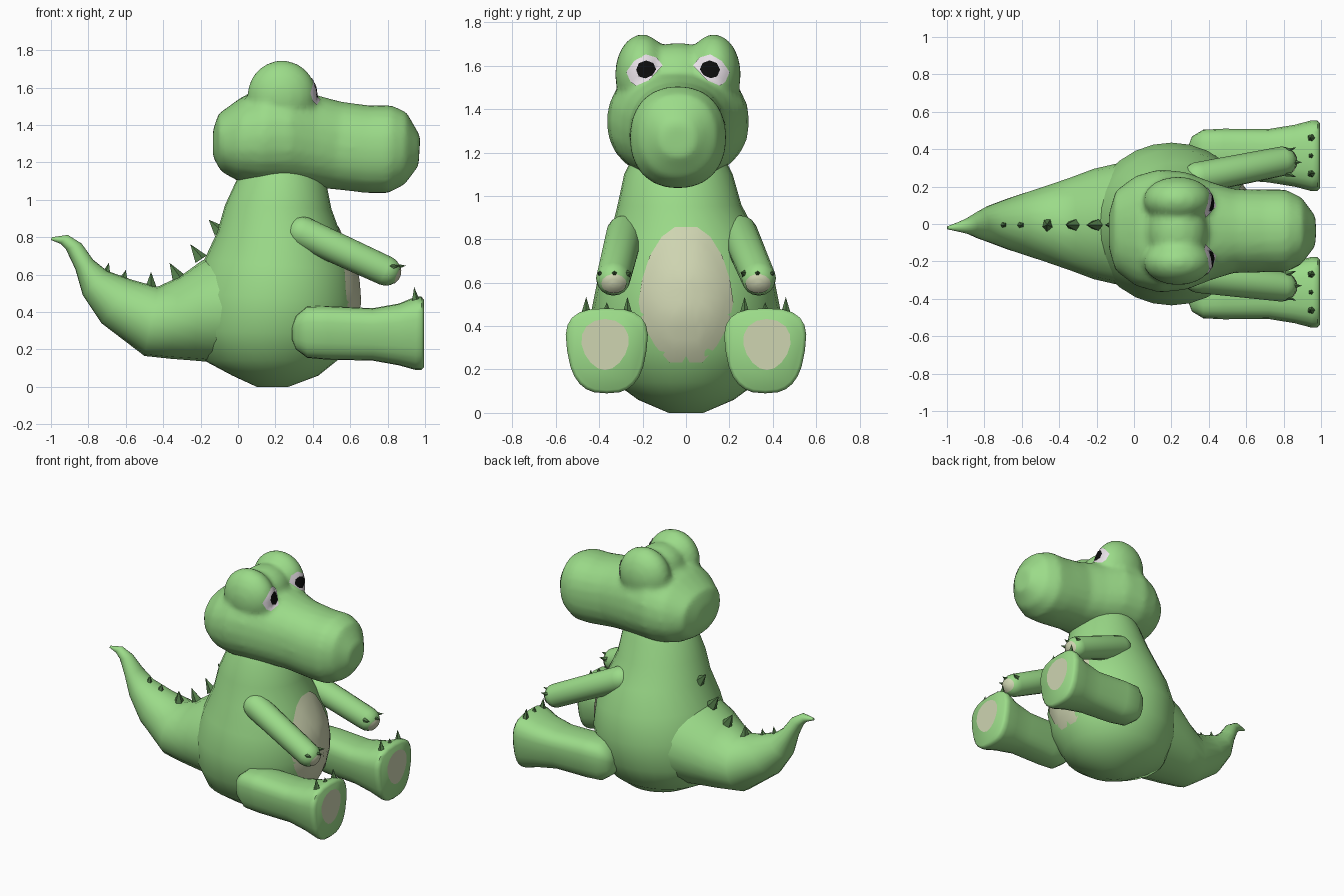
import bpy, bmesh, math
from mathutils import Vector, Matrix
from mathutils.bvhtree import BVHTree

if "Cube" in bpy.data.objects:
    bpy.data.objects.remove(bpy.data.objects["Cube"])


def material(name, rgb):
    m = bpy.data.materials.new(name)
    m.diffuse_color = (*rgb, 1)
    m.use_nodes = True
    m.node_tree.nodes["Principled BSDF"].inputs["Base Color"].default_value = m.diffuse_color
    return m


GREEN = material("leaf green", (0.33, 0.71, 0.25))
DARK = material("dark green", (0.09, 0.21, 0.07))
CREAM = material("pale cream", (0.62, 0.66, 0.44))
WHITE = material("eye white", (0.80, 0.74, 0.79))
BLACK = material("black", (0.004, 0.004, 0.004))


def finish(name, bm, mat, angle=50):
    bmesh.ops.recalc_face_normals(bm, faces=bm.faces)
    me = bpy.data.meshes.new(name)
    bm.to_mesh(me)
    bm.free()
    me.materials.append(mat)
    ob = bpy.data.objects.new(name, me)
    bpy.context.collection.objects.link(ob)
    bpy.ops.object.select_all(action='DESELECT')
    ob.select_set(True)
    bpy.context.view_layer.objects.active = ob
    if angle:
        bpy.ops.object.shade_smooth_by_angle(angle=math.radians(angle))
    return ob


def loft(bm, rings, n=24, p=1.0, taper=0.0):
    """Skin rings (ax, az, bx, bz, half width, centre y); a and b are opposite rim points."""
    def power(v):
        return math.copysign(abs(v) ** p, v)
    loops = []
    for ax, az, bx, bz, hw, cy in rings:
        loop = []
        for i in range(n):
            t = 2 * math.pi * i / n
            c, s = power(math.cos(t)), power(math.sin(t))
            f = (1 - c) / 2
            loop.append(bm.verts.new((ax + (bx - ax) * f, cy + hw * s * (1 + taper * c),
                                      az + (bz - az) * f)))
        loops.append(loop)
    for a, b in zip(loops, loops[1:]):
        for i in range(n):
            j = (i + 1) % n
            bm.faces.new((a[i], a[j], b[j], b[i]))
    bm.faces.new(loops[0])
    bm.faces.new(loops[-1])


def patch(name, target, outline, mat, offset=0.005, bulge=0.0, rings=6):
    """Thin plate: an outline in (y, z) projected along -x onto a target surface."""
    me = target.data
    tree = BVHTree.FromPolygons([v.co for v in me.vertices], [p.vertices[:] for p in me.polygons])
    n = len(outline)
    cy, cz = sum(p[0] for p in outline) / n, sum(p[1] for p in outline) / n
    bm = bmesh.new()

    def vert(y, z, f):
        hit = tree.ray_cast(Vector((3, y, z)), Vector((-1, 0, 0)))
        x = hit[0].x if hit[0] else 0
        nrm = hit[1] if hit[0] else Vector((1, 0, 0))
        if nrm.x < 0:
            nrm = -nrm
        return bm.verts.new(Vector((x, y, z)) + nrm * (offset + bulge * (1 - f * f)))
    centre = vert(cy, cz, 0)
    loops = []
    for r in range(1, rings + 1):
        f = r / rings
        loops.append([vert(cy + (y - cy) * f, cz + (z - cz) * f, f) for y, z in outline])
    for i in range(n):
        j = (i + 1) % n
        bm.faces.new((centre, loops[0][i], loops[0][j]))
        for a, b in zip(loops, loops[1:]):
            bm.faces.new((a[i], b[i], b[j], a[j]))
    ob = finish(name, bm, mat)
    if sum(p.normal.x for p in ob.data.polygons) < 0:
        ob.data.flip_normals()
    return ob


def oval(y, z, ry, rz, n=16, taper=0.0):
    return [(y + ry * math.cos(t) * (1 + taper * math.sin(t)), z + rz * math.sin(t))
            for t in (2 * math.pi * i / n for i in range(n))]


def spike(bm, base, direction, radius, length, flat=1.0):
    d = Vector(direction).normalized()
    m = (Matrix.Translation(Vector(base) + d * length / 2) @ d.to_track_quat('Z', 'Y').to_matrix().to_4x4()
         @ Matrix.Diagonal((flat, 1, 1, 1)))
    bmesh.ops.create_cone(bm, cap_ends=True, segments=5, radius1=radius, radius2=0, depth=length, matrix=m)


# Torso, from seat to neck
bm = bmesh.new()
loft(bm, [(0.10, 0, 0.27, 0, 0.08, 0), (-0.03, 0.06, 0.43, 0.06, 0.22, 0),
          (-0.18, 0.14, 0.53, 0.14, 0.33, 0), (-0.24, 0.30, 0.61, 0.28, 0.41, 0),
          (-0.24, 0.50, 0.64, 0.45, 0.435, 0), (-0.18, 0.68, 0.62, 0.62, 0.40, 0),
          (-0.11, 0.83, 0.555, 0.80, 0.34, -0.01), (-0.07, 0.97, 0.50, 0.95, 0.285, -0.03),
          (-0.01, 1.10, 0.47, 1.10, 0.25, -0.035), (0.06, 1.20, 0.40, 1.20, 0.20, -0.035)], n=28)
torso = finish("torso", bm, GREEN)

# Belly plate
half = [(0.05, 0.855), (0.11, 0.81), (0.165, 0.72), (0.20, 0.61), (0.215, 0.51),
        (0.195, 0.41), (0.14, 0.31), (0.075, 0.235)]
patch("belly", torso, half + [(-y, z) for y, z in reversed(half)], CREAM, 0.006, 0.018)

# Tail, curling up behind
bm = bmesh.new()
loft(bm, [(-0.02, 0.76, -0.02, 0.12, 0.34, 0), (-0.20, 0.67, -0.23, 0.14, 0.295, 0),
          (-0.31, 0.59, -0.36, 0.15, 0.25, 0), (-0.43, 0.535, -0.50, 0.165, 0.205, 0),
          (-0.56, 0.57, -0.73, 0.34, 0.145, 0), (-0.70, 0.62, -0.83, 0.49, 0.10, 0),
          (-0.775, 0.68, -0.87, 0.63, 0.075, -0.005), (-0.835, 0.765, -0.92, 0.735, 0.045, -0.01),
          (-0.91, 0.812, -0.95, 0.765, 0.028, -0.015), (-0.995, 0.80, -1.0, 0.785, 0.008, -0.02)], n=20)
finish("tail", bm, GREEN)

# Spikes along the back and tail
bm = bmesh.new()
for x, z, dx, dz, r, h in [(-0.10, 0.83, -0.8, 0.9, 0.04, 0.085), (-0.20, 0.68, -0.6, 0.9, 0.04, 0.10),
                           (-0.32, 0.58, -0.5, 0.9, 0.04, 0.095), (-0.465, 0.53, 0, 1, 0.04, 0.085),
                           (-0.61, 0.575, 0.2, 1, 0.025, 0.05), (-0.70, 0.615, 0.2, 1, 0.02, 0.05)]:
    spike(bm, (x, -0.005, z), (dx, 0, dz), r, h, 0.8)
finish("back_spikes", bm, DARK, 0)

# Head: skull and snout with two eye mounds, blended into one skin
CY = -0.037
bm = bmesh.new()
loft(bm, [(*r, CY) for r in [
    (-0.135, 1.37, -0.135, 1.23, 0.09), (-0.105, 1.46, -0.09, 1.15, 0.215),
    (0.02, 1.55, 0.00, 1.10, 0.295), (0.15, 1.61, 0.12, 1.075, 0.33),
    (0.28, 1.61, 0.28, 1.075, 0.315), (0.42, 1.56, 0.42, 1.065, 0.26),
    (0.55, 1.525, 0.52, 1.055, 0.225), (0.70, 1.505, 0.70, 1.035, 0.222),
    (0.82, 1.505, 0.80, 1.035, 0.222), (0.90, 1.47, 0.89, 1.08, 0.18),
    (0.975, 1.34, 0.965, 1.18, 0.08)]], p=0.9)
for y, s in [(-0.165, (0.185, 0.125, 0.185)), (0.165, (0.185, 0.125, 0.185)), (0, (0.16, 0.2, 0.145))]:
    bmesh.ops.create_uvsphere(bm, u_segments=24, v_segments=16, radius=1,
                              matrix=Matrix.Translation((0.235, CY + y, 1.56)) @ Matrix.Diagonal((*s, 1)))
head = finish("head", bm, GREEN)
remesh = head.modifiers.new("blend", 'REMESH')
remesh.mode = 'VOXEL'
remesh.voxel_size = 0.02
remesh.use_smooth_shade = True
smooth = head.modifiers.new("soften", 'SMOOTH')
smooth.iterations = 5
for name in [m.name for m in head.modifiers]:
    bpy.ops.object.modifier_apply(modifier=name)
bpy.ops.object.shade_smooth()

EYE = [(0.07, 1.60), (0.10, 1.635), (0.15, 1.65), (0.20, 1.62), (0.235, 1.57),
       (0.215, 1.525), (0.19, 1.505), (0.13, 1.53)]
for s, side in [(1, "left"), (-1, "right")]:
    # Eyes
    patch(side + "_eye_white", head, [(CY + s * y, z) for y, z in EYE], WHITE, 0.005)
    patch(side + "_pupil", head, oval(CY + s * 0.148, 1.58, 0.043, 0.042, 8), BLACK, 0.009)

    # Arm: a capsule running forward and down
    rings = []
    steps = [(0, -math.cos(a), math.sin(a)) for a in (0.15, 0.5, 0.85, 1.2, 1.57)]
    steps += [(1, -c, w) for _, c, w in reversed(steps)]
    for t, along, wide in steps:
        r = 0.086 - 0.006 * t
        x, z = 0.345 + 0.445 * t + 0.91 * r * along, 0.825 - 0.205 * t - 0.41 * r * along
        y = s * (0.265 + 0.07 * t) - 0.018 * (1 - t)
        w = r * wide
        rings.append((x + 0.41 * w, z + 0.91 * w, x - 0.41 * w, z - 0.91 * w, w, y))
    bm = bmesh.new()
    loft(bm, rings, n=16)
    arm = finish(side + "_arm", bm, GREEN, 60)
    patch(side + "_palm", arm, oval(s * 0.332, 0.597, 0.056, 0.042, 14), CREAM, 0.004)

    # Leg with a flared flat foot
    bm = bmesh.new()
    loft(bm, [(0.29, 0.32, 0.29, 0.25, 0.03, s * 0.385), (0.31, 0.38, 0.31, 0.20, 0.08, s * 0.385),
              (0.37, 0.43, 0.37, 0.155, 0.115, s * 0.385), (0.48, 0.432, 0.48, 0.145, 0.13, s * 0.375),
              (0.72, 0.42, 0.72, 0.14, 0.138, s * 0.365), (0.86, 0.445, 0.86, 0.115, 0.16, s * 0.365),
              (0.95, 0.482, 0.95, 0.09, 0.183, s * 0.365), (0.98, 0.482, 0.98, 0.09, 0.183, s * 0.365),
              (0.995, 0.465, 0.995, 0.105, 0.168, s * 0.365)], p=0.72, taper=0.16)
    leg = finish(side + "_leg", bm, GREEN)
    patch(side + "_sole", leg, oval(s * 0.373, 0.315, 0.108, 0.118, 16, 0.18), CREAM, 0.004)

    # Claws on the foot and hand
    bm = bmesh.new()
    for y, h in [(0.27, 0.085), (0.365, 0.06), (0.46, 0.085)]:
        spike(bm, (0.95, s * y, 0.45), (-0.1, 0, 1), 0.026, h)
    for y in (-0.06, 0, 0.06):
        x = 0.845 if y == 0 else 0.815
        spike(bm, (x, s * 0.33 + y, 0.64), (1, y * 6, 0.15), 0.018, 0.055)
    finish(side + "_claws", bm, DARK, 0)
